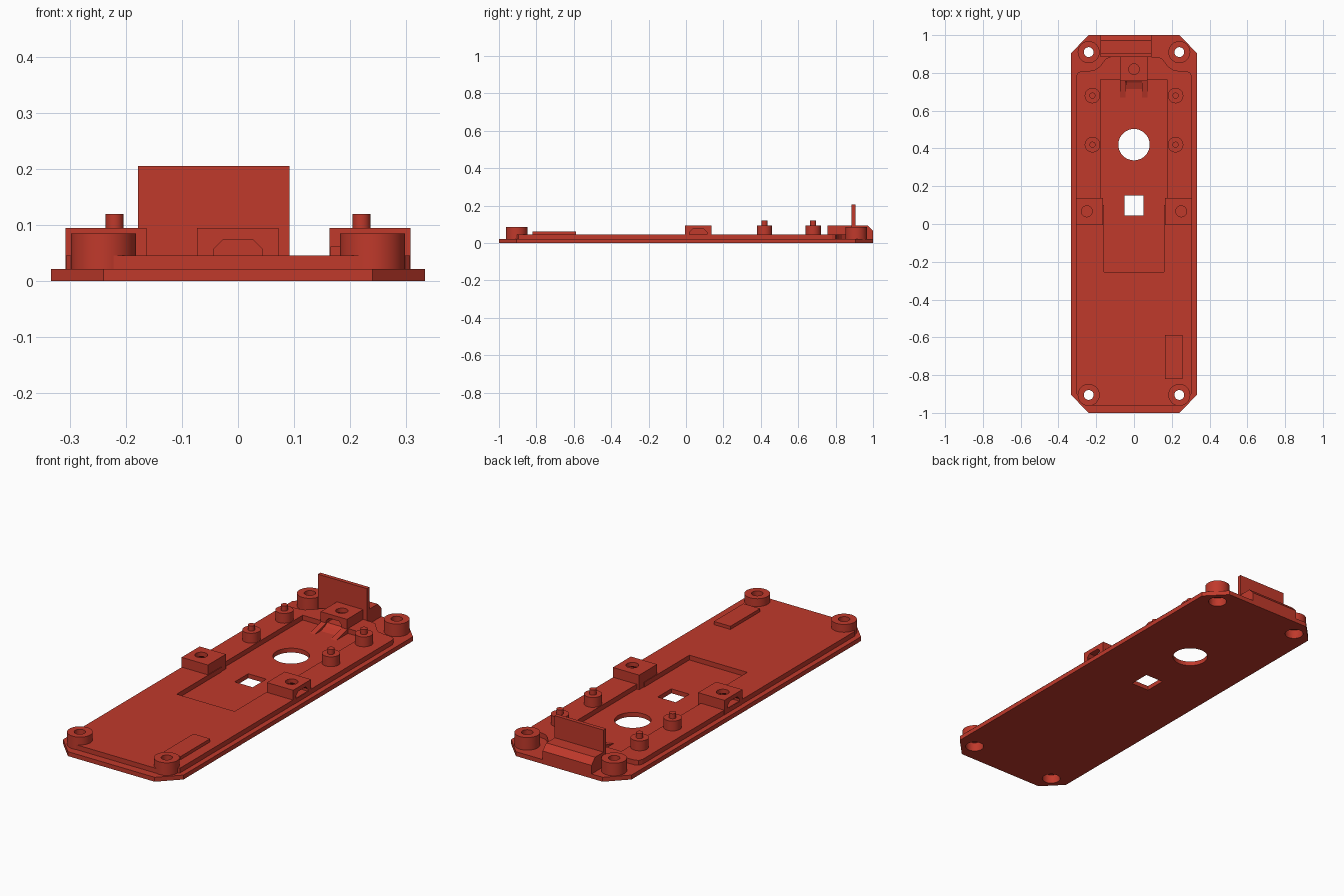
import bpy, bmesh, math

if "Cube" in bpy.data.objects:
    bpy.data.objects.remove(bpy.data.objects["Cube"])

red = bpy.data.materials.new("brick_red")
red.diffuse_color = (0.527, 0.041, 0.024, 1)
red.use_nodes = True
red.node_tree.nodes["Principled BSDF"].inputs["Base Color"].default_value = red.diffuse_color


def prism(name, pts, lo, hi, axis="z"):
    """Extrude a closed 2D profile from lo to hi along an axis."""
    place = {"x": lambda a, b, h: (h, a, b),
             "y": lambda a, b, h: (a, h, b),
             "z": lambda a, b, h: (a, b, h)}[axis]
    bm = bmesh.new()
    low = [bm.verts.new(place(a, b, lo)) for a, b in pts]
    high = [bm.verts.new(place(a, b, hi)) for a, b in pts]
    bm.faces.new(low)
    bm.faces.new(high)
    n = len(pts)
    for i in range(n):
        j = (i + 1) % n
        bm.faces.new((low[i], low[j], high[j], high[i]))
    bmesh.ops.recalc_face_normals(bm, faces=bm.faces)
    mesh = bpy.data.meshes.new(name)
    bm.to_mesh(mesh)
    bm.free()
    mesh.materials.append(red)
    obj = bpy.data.objects.new(name, mesh)
    bpy.context.collection.objects.link(obj)
    return obj


def box(name, x0, x1, y0, y1, z0, z1):
    return prism(name, [(x0, y0), (x1, y0), (x1, y1), (x0, y1)], z0, z1)


def cyl(name, x, y, r, z0, z1, n=48):
    ring = [(x + r * math.cos(2 * math.pi * i / n),
             y + r * math.sin(2 * math.pi * i / n)) for i in range(n)]
    return prism(name, ring, z0, z1)


def smooth(obj):
    bpy.context.view_layer.objects.active = obj
    bpy.ops.object.select_all(action="DESELECT")
    obj.select_set(True)
    bpy.ops.object.shade_smooth_by_angle(angle=math.radians(30))


def cut(obj, cutters):
    """Subtract the cutters in turn."""
    bpy.context.view_layer.objects.active = obj
    for c in cutters:
        c.hide_render = True
        mod = obj.modifiers.new("cut", "BOOLEAN")
        mod.operation, mod.solver, mod.object = "DIFFERENCE", "EXACT", c
        bpy.ops.object.modifier_apply(modifier=mod.name)


BASE, DECK, BLOCK = 0.022, 0.046, 0.095
corners = [(sx * 0.24, y) for sx in (-1, 1) for y in (-0.905, 0.91)]

# Cutters: screw holes with counterbores, round window, square window
holes = []
for x, y in corners:
    holes.append(cyl("screw_hole_cutter", x, y, 0.026, -0.1, 0.2))
    holes.append(cyl("counterbore_cutter", x, y, 0.043, -0.1, 0.045))
windows = [cyl("round_window_cutter", 0, 0.42, 0.083, -0.1, 0.2, 64),
           box("square_window_cutter", -0.05, 0.05, 0.045, 0.152, -0.1, 0.2)]

# Base plate with clipped corners
base = prism("base_plate", [(-0.24, -1), (0.24, -1), (0.333, -0.905), (0.333, 0.905),
                            (0.24, 1), (-0.24, 1), (-0.333, 0.905), (-0.333, -0.905)], 0, BASE)
cut(base, holes + windows)

# Raised deck, its rear edge sweeping around the rear bosses
half = [(0.24, -0.96), (0.307, -0.895), (0.307, 0.78), (0.299, 0.8), (0.28, 0.808),
        (0.235, 0.81), (0.205, 0.817), (0.18, 0.835), (0.163, 0.858),
        (0.145, 0.878), (0.12, 0.885)]
deck = prism("raised_deck", half + [(-x, y) for x, y in reversed(half)], BASE, DECK)
pocket = prism("pocket_cutter", [(-0.16, -0.255), (0.16, -0.255), (0.16, 0.1), (0.176, 0.1),
                                 (0.176, 0.765), (-0.178, 0.765), (-0.178, 0.1), (-0.16, 0.1)],
               -0.1, 0.2)
cut(deck, [pocket] + holes)

# Corner bosses
for x, y in corners:
    boss = cyl("corner_boss", x, y, 0.058, BASE, 0.085)
    cut(boss, holes)
    smooth(boss)

# Locating posts with pins
for sx in (-1, 1):
    for y in (0.42, 0.68):
        smooth(cyl("locating_post", sx * 0.22, y, 0.041, DECK, BLOCK))
        smooth(cyl("locating_pin", sx * 0.22, y, 0.016, BLOCK, 0.12, 32))


def slot_profile(c, w, z0=0.046, z1=0.074):
    return [(c - w, z0), (c + w, z0), (c + w, z1 - 0.016), (c + w - 0.016, z1),
            (c - w + 0.016, z1), (c - w, z1 - 0.016)]


# Side clamp blocks with a nut slot on the outside
for sx in (-1, 1):
    x0, x1 = sorted((sx * 0.163, sx * 0.308))
    block = box("side_clamp_block", x0, x1, -0.005, 0.137, BASE, BLOCK)
    a, b = sorted((sx * 0.205, sx * 0.4))
    slot = prism("nut_slot_cutter", slot_profile(0.065, 0.046, 0.043), a, b, "x")
    cut(block, [slot, cyl("clamp_hole_cutter", sx * 0.25, 0.067, 0.029, 0.06, 0.2)])
    smooth(block)

# Rear centre clamp block with its nut slot at the front
block = box("rear_clamp_block", -0.073, 0.072, 0.757, 0.885, DECK, BLOCK)
slot = prism("rear_slot_cutter", slot_profile(0, 0.043, 0.04), 0.7, 0.863, "y")
cut(block, [slot, cyl("rear_hole_cutter", 0, 0.82, 0.028, 0.06, 0.2)])
smooth(block)

# Sloped ribs and ramp leading into the rear slot
for x0 in (-0.073, 0.043):
    prism("ramp_rib", [(0.67, BASE), (0.765, BASE), (0.765, DECK)], x0, x0 + 0.029, "x")
prism("slot_ramp", [(0.715, BASE), (0.765, BASE), (0.765, DECK), (0.748, 0.034)],
      -0.043, 0.043, "x")

# Rear ledge with bevelled edge, and the upright tab
prism("rear_ledge", [(0.885, BASE), (1, BASE), (1, 0.065), (0.972, BLOCK), (0.885, BLOCK)],
      -0.178, 0.092, "x")
box("upright_tab", -0.178, 0.092, 0.885, 0.905, BLOCK, 0.205)

# Low pad near the front
box("front_pad", 0.165, 0.257, -0.82, -0.587, DECK, 0.062)

# Remove the cutters
for obj in [o for o in bpy.data.objects if o.hide_render]:
    bpy.data.objects.remove(obj)
